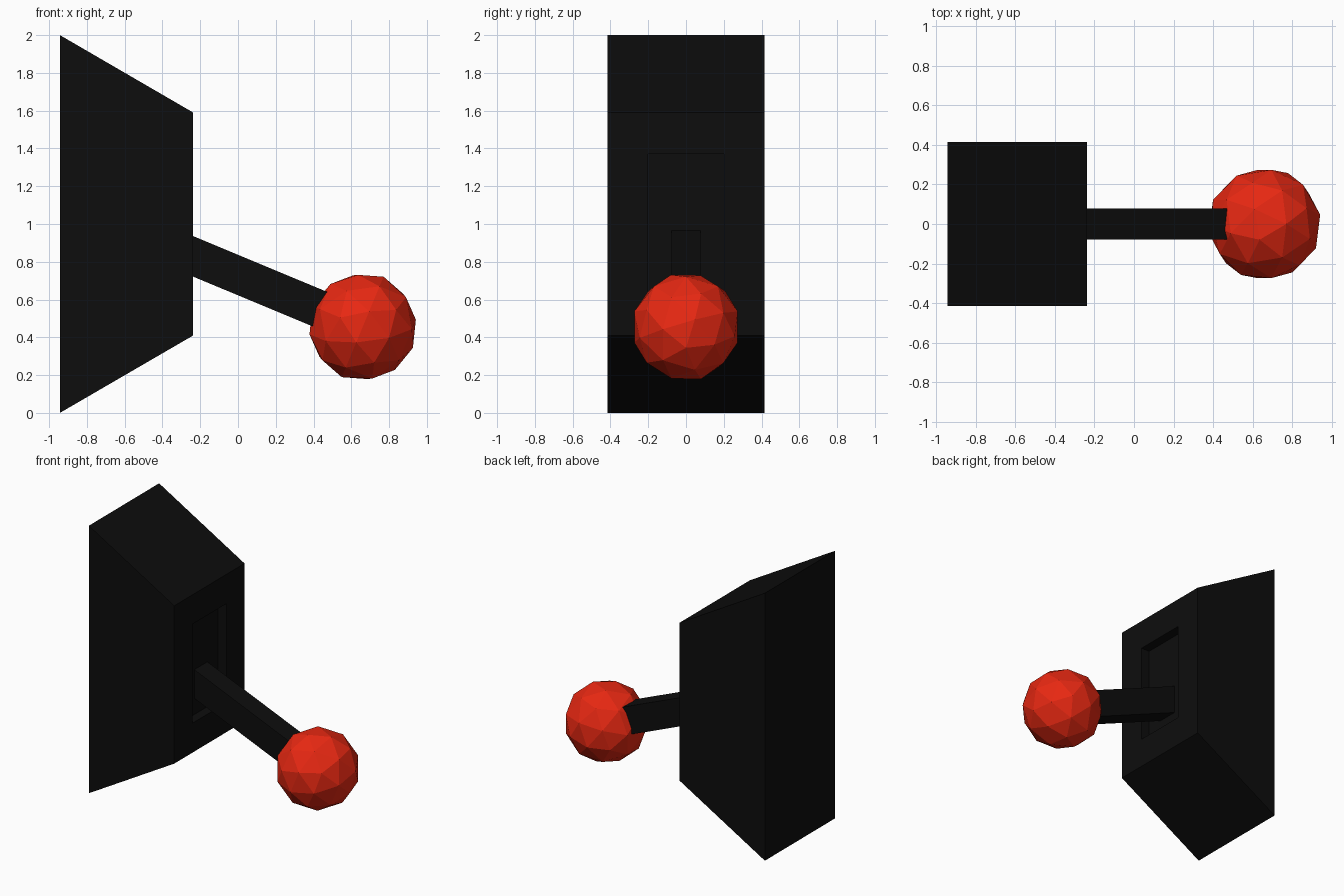
import bpy, bmesh, math
from mathutils import Matrix, Vector

if "Cube" in bpy.data.objects:
    bpy.data.objects.remove(bpy.data.objects["Cube"])


def material(name, rgb):
    m = bpy.data.materials.new(name)
    m.diffuse_color = (*rgb, 1)
    m.use_nodes = True
    m.node_tree.nodes["Principled BSDF"].inputs["Base Color"].default_value = m.diffuse_color
    return m


black = material("black", (0.004, 0.004, 0.004))
red = material("red", (0.8, 0.021, 0.006))


def add_object(name, bm, mat):
    bmesh.ops.recalc_face_normals(bm, faces=bm.faces)
    mesh = bpy.data.meshes.new(name)
    bm.to_mesh(mesh)
    bm.free()
    mesh.materials.append(mat)
    ob = bpy.data.objects.new(name, mesh)
    bpy.context.collection.objects.link(ob)
    return ob


def ring(bm, x, half_y, half_z):
    return [bm.verts.new((x, sy * half_y, 1 + sz * half_z))
            for sy, sz in ((-1, -1), (1, -1), (1, 1), (-1, 1))]


# Housing: tapered block with a shallow rectangular recess in its right face
bm = bmesh.new()
rings = [ring(bm, *r) for r in (
    (-0.943, 0.415, 1.0), (-0.237, 0.415, 0.59),
    (-0.237, 0.2, 0.37), (-0.307, 0.2, 0.37))]
for a, b in zip(rings, rings[1:]):
    for i in range(4):
        j = (i + 1) % 4
        bm.faces.new((a[i], a[j], b[j], b[i]))
bm.faces.new(rings[0])
bm.faces.new(rings[-1])
add_object("housing", bm, black)

# Shared tilted frame: local z runs along the lever towards the knob
tilt = math.radians(22.6)
c, s = math.cos(tilt), math.sin(tilt)
knob_centre = Vector((0.66, 0, 0.455))
frame = Matrix(((0, s, c), (1, 0, 0), (0, c, -s))).to_4x4()
frame.translation = knob_centre

# Lever: rectangular bar from inside the housing into the knob
bm = bmesh.new()
bmesh.ops.create_cube(bm, size=1)
bmesh.ops.scale(bm, vec=(0.155, 0.198, 1.1), verts=bm.verts)
bmesh.ops.translate(bm, vec=(0, 0, -0.65), verts=bm.verts)
bm.transform(frame)
add_object("lever", bm, black)

# Knob: low-poly ball
bm = bmesh.new()
bmesh.ops.create_icosphere(bm, subdivisions=2, radius=0.288)
bm.transform(frame)
add_object("knob", bm, red)
